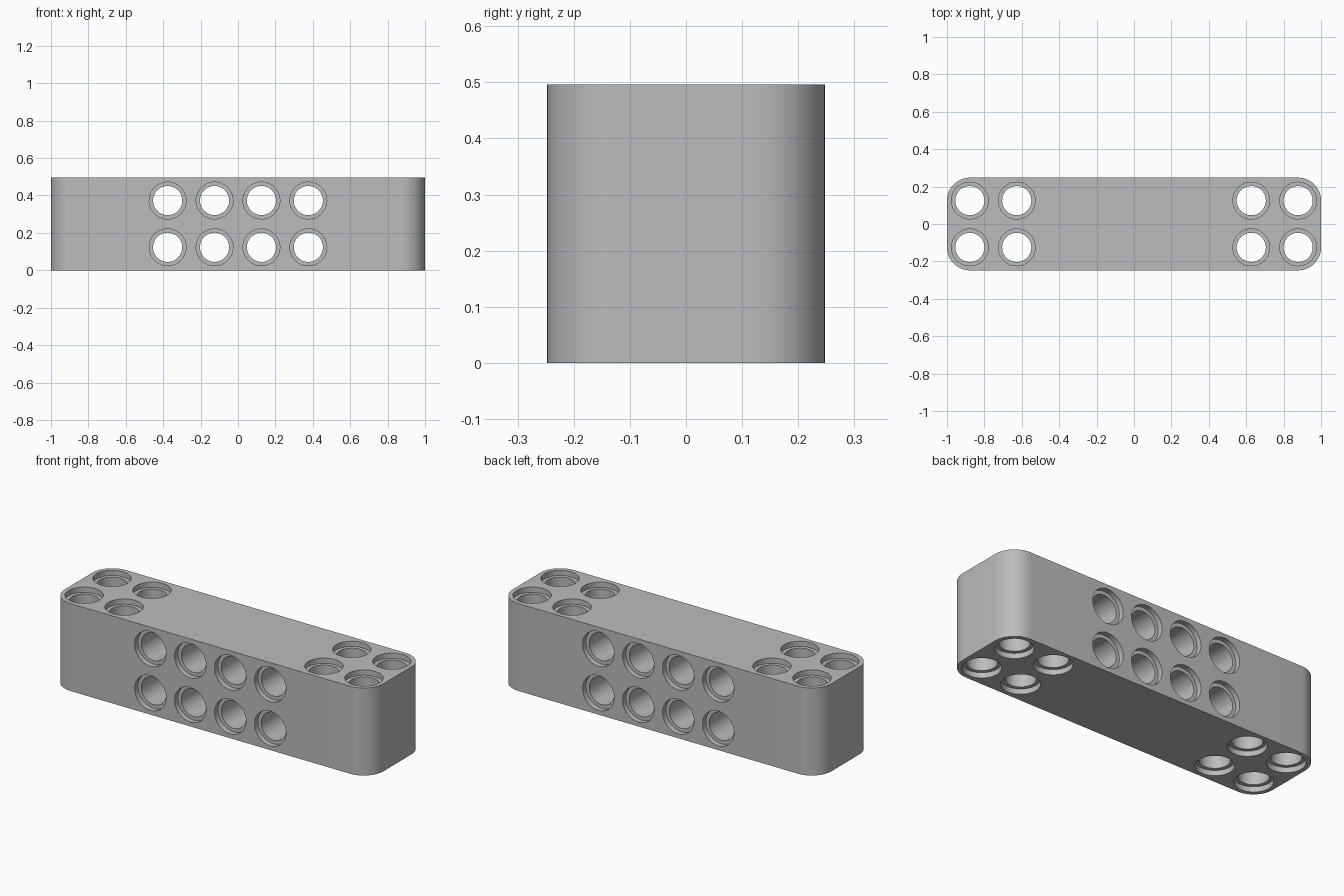
import bpy, bmesh, math
from mathutils import Matrix, Vector

if "Cube" in bpy.data.objects:
    bpy.data.objects.remove(bpy.data.objects["Cube"])

LENGTH, SIZE = 2.0, 0.496
PITCH = 0.25
HALF = SIZE / 2
HOLE_R, RIM_R, RIM_DEPTH = 0.078, 0.0985, 0.03
SEGMENTS = 48


def new_object(name, bm):
    mesh = bpy.data.meshes.new(name)
    bmesh.ops.recalc_face_normals(bm, faces=bm.faces)
    bm.to_mesh(mesh)
    bm.free()
    obj = bpy.data.objects.new(name, mesh)
    bpy.context.collection.objects.link(obj)
    return obj


# Plain grey plastic
grey = bpy.data.materials.new("grey plastic")
grey.use_nodes = True
colour = (0.5, 0.5, 0.5, 1)
grey.diffuse_color = colour
grey.node_tree.nodes["Principled BSDF"].inputs["Base Color"].default_value = colour

# Beam block with rounded upright corners
bm = bmesh.new()
bmesh.ops.create_cube(bm, size=1)
bmesh.ops.scale(bm, vec=(LENGTH, SIZE, SIZE), verts=bm.verts)
bmesh.ops.translate(bm, vec=(0, 0, HALF), verts=bm.verts)
upright = [e for e in bm.edges if abs(e.verts[0].co.z - e.verts[1].co.z) > 0.1]
bmesh.ops.bevel(bm, geom=upright, offset=0.123, segments=12, profile=0.5, affect='EDGES')
beam = new_object("beam", bm)
beam.data.materials.append(grey)


def add_hole(bm, matrix):
    """Through hole with a wider recess at each end, along local z."""
    over = HALF + 0.05
    step = HALF - RIM_DEPTH
    profile = [(RIM_R, -over), (RIM_R, -step), (HOLE_R, -step),
               (HOLE_R, step), (RIM_R, step), (RIM_R, over)]
    rings = []
    for r, z in profile:
        angles = [math.tau * i / SEGMENTS for i in range(SEGMENTS)]
        rings.append([bm.verts.new(matrix @ Vector((r * math.cos(a), r * math.sin(a), z)))
                      for a in angles])
    for low, high in zip(rings, rings[1:]):
        for i in range(SEGMENTS):
            j = (i + 1) % SEGMENTS
            bm.faces.new((low[i], low[j], high[j], high[i]))
    bm.faces.new(rings[0][::-1])
    bm.faces.new(rings[-1])


# Hole cutters: upright holes at both ends, sideways holes in the middle
bm = bmesh.new()
for column in range(8):
    x = (column - 3.5) * PITCH * 1.003
    for row in (-PITCH / 2, PITCH / 2):
        if 2 <= column <= 5:
            matrix = Matrix.Translation((x, 0, HALF + row)) @ Matrix.Rotation(math.pi / 2, 4, 'X')
        else:
            matrix = Matrix.Translation((x, row, HALF))
        add_hole(bm, matrix)
cutter = new_object("hole_cutter", bm)
cutter.data.materials.append(grey)

# Cut the holes, then remove the cutter
cut = beam.modifiers.new("holes", 'BOOLEAN')
cut.operation = 'DIFFERENCE'
cut.solver = 'EXACT'
cut.object = cutter
bpy.ops.object.select_all(action='DESELECT')
beam.select_set(True)
bpy.context.view_layer.objects.active = beam
bpy.ops.object.modifier_apply(modifier=cut.name)
bpy.data.objects.remove(cutter)
bpy.ops.object.shade_smooth_by_angle(angle=math.radians(30))
